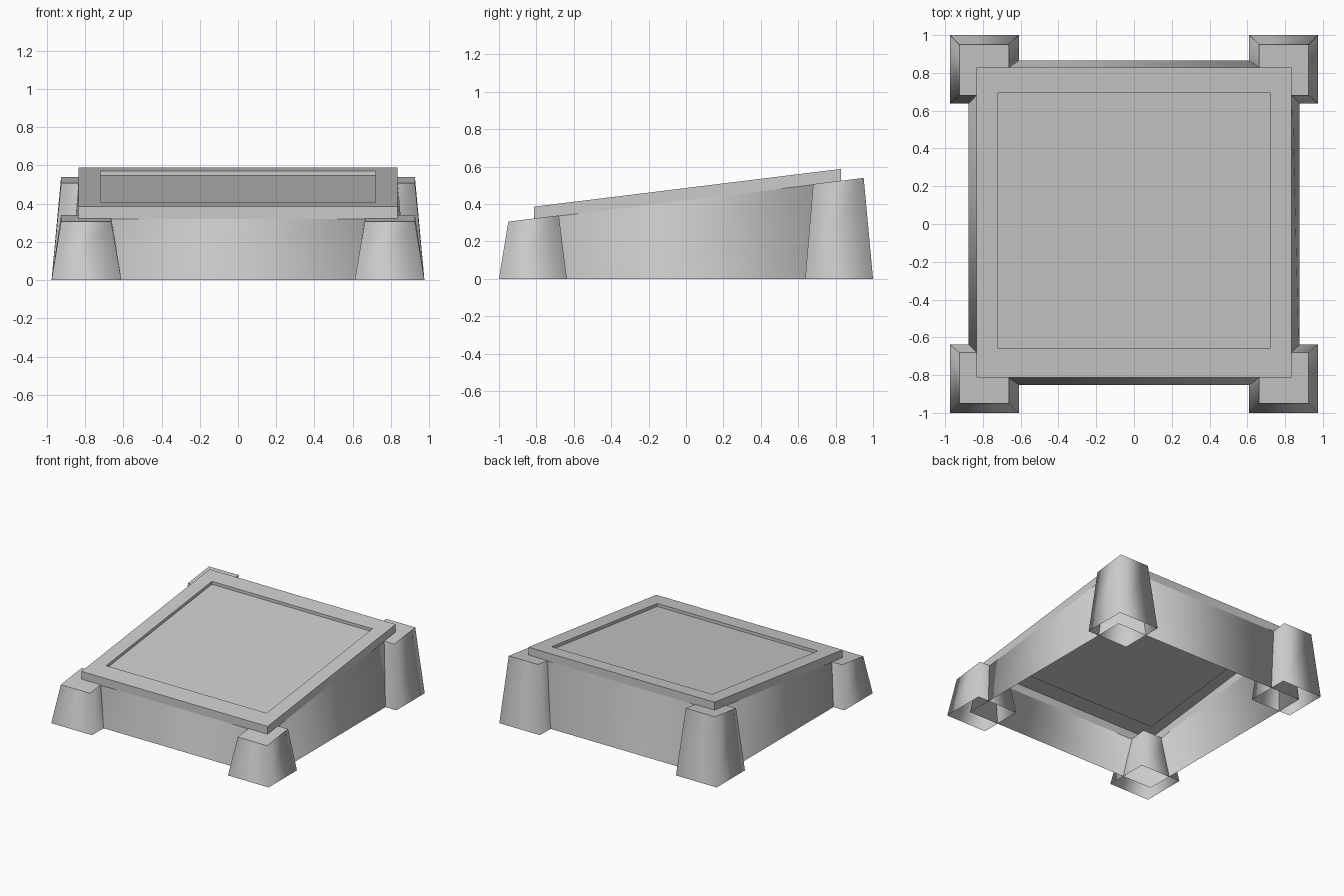
import bpy, bmesh

cube = bpy.data.objects.get("Cube")
if cube:
    bpy.data.objects.remove(cube, do_unlink=True)

stone = bpy.data.materials.new("grey_stone")
stone.use_nodes = True
stone.diffuse_color = (0.6, 0.6, 0.6, 1)
stone.node_tree.nodes["Principled BSDF"].inputs["Base Color"].default_value = (0.6, 0.6, 0.6, 1)

SLOPE = 0.123


def tilt(base):
    """Height function for a plane rising toward the back."""
    return lambda y: base + SLOPE * y


def ground(y):
    return 0.0


def build(name, loops, cap=False, smooth=False):
    """Join rectangular loops (x0, x1, y0, y1, height function) into a shell."""
    bm = bmesh.new()
    rings = []
    for x0, x1, y0, y1, height in loops:
        corners = [(x0, y0), (x1, y0), (x1, y1), (x0, y1)]
        rings.append([bm.verts.new((x, y, height(y))) for x, y in corners])
    for low, high in zip(rings, rings[1:]):
        for i in range(4):
            j = (i + 1) % 4
            bm.faces.new((low[i], low[j], high[j], high[i])).smooth = smooth
    if cap:
        top = bm.faces.new(rings[-1])
        for edge in top.edges:
            edge.smooth = False
    bm.normal_update()
    mesh = bpy.data.meshes.new(name)
    bm.to_mesh(mesh)
    bm.free()
    mesh.materials.append(stone)
    obj = bpy.data.objects.new(name, mesh)
    bpy.context.collection.objects.link(obj)
    return obj


# Flared hollow base walls
slab_outline = (-0.835, 0.835, -0.813, 0.828)
build("base_walls", [(-0.877, 0.877, -0.852, 0.865, ground),
                     (*slab_outline, tilt(0.42))], smooth=True)

# Sloping top: rim sides, frame, recess sides and sunken panel
opening = (-0.72, 0.72, -0.66, 0.694)
build("sloping_top", [(*slab_outline, tilt(0.42)),
                      (*slab_outline, tilt(0.486)),
                      (*opening, tilt(0.486)),
                      (*opening, tilt(0.462))], cap=True)

# Tapered corner feet, open underneath
for side, sx in (("left", 1), ("right", -1)):
    for end, sy in (("front", -1), ("back", 1)):
        bx = sorted((sx * 0.61, sx * 0.975))
        by = sorted((sy * 0.637, sy * 1.0))
        tx = sorted((sx * 0.663, sx * 0.925))
        ty = sorted((sy * 0.68, sy * 0.95))
        build(f"{end}_{side}_foot", [(*bx, *by, ground),
                                     (*tx, *ty, tilt(0.423))],
              cap=True, smooth=True)
